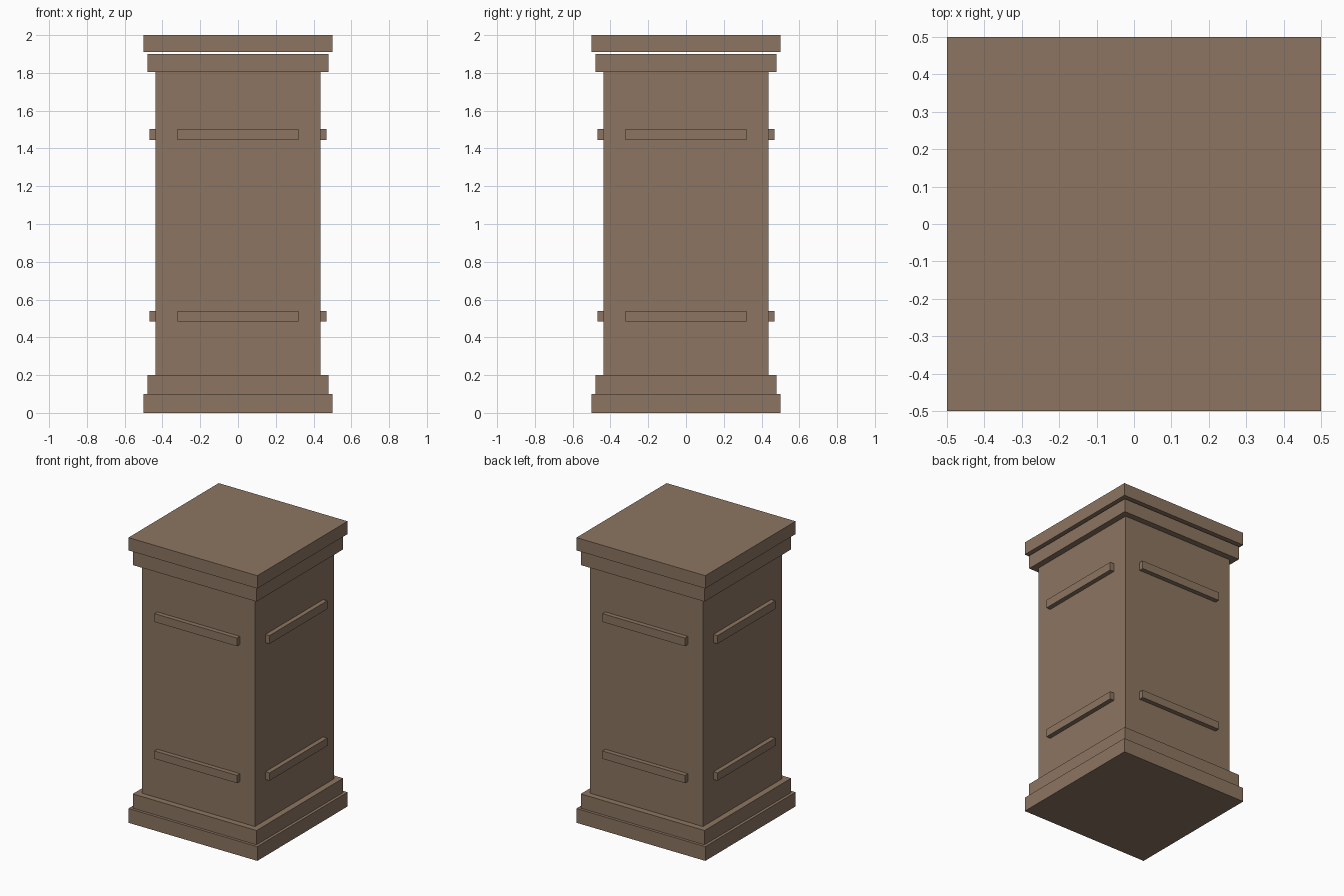
import bpy
import math

if "Cube" in bpy.data.objects:
    bpy.data.objects.remove(bpy.data.objects["Cube"])

brown = bpy.data.materials.new("warm brown")
brown.diffuse_color = (0.262, 0.178, 0.119, 1)
brown.use_nodes = True
brown.node_tree.nodes["Principled BSDF"].inputs["Base Color"].default_value = brown.diffuse_color


def box(name, half_x, half_y, z0, z1, centre=(0, 0), turn=0):
    bpy.ops.mesh.primitive_cube_add(size=2, location=(*centre, (z0 + z1) / 2),
                                    rotation=(0, 0, turn))
    ob = bpy.context.object
    ob.name = name
    ob.scale = (half_x, half_y, (z1 - z0) / 2)
    bpy.ops.object.transform_apply(location=False, rotation=False, scale=True)
    ob.data.materials.append(brown)
    return ob


# Stacked square slabs and shaft (thin open gap below the top cap)
for name, half, z0, z1 in [
    ("base_plinth", 0.50, 0.0, 0.10),
    ("base_step", 0.48, 0.10, 0.20),
    ("shaft", 0.437, 0.20, 1.805),
    ("capital_step", 0.48, 1.805, 1.90),
    ("top_cap", 0.50, 1.91, 2.0),
]:
    box(name, half, half, z0, z1)

# Two raised trim bars on each of the four sides
for side, label in enumerate(("front", "right", "back", "left")):
    a = side * math.pi / 2
    r = 0.4525
    for level, z0, z1 in (("lower", 0.485, 0.54), ("upper", 1.445, 1.503)):
        box(f"{label}_{level}_trim", 0.32, 0.0165, z0, z1,
            (r * math.sin(a), -r * math.cos(a)), a)
